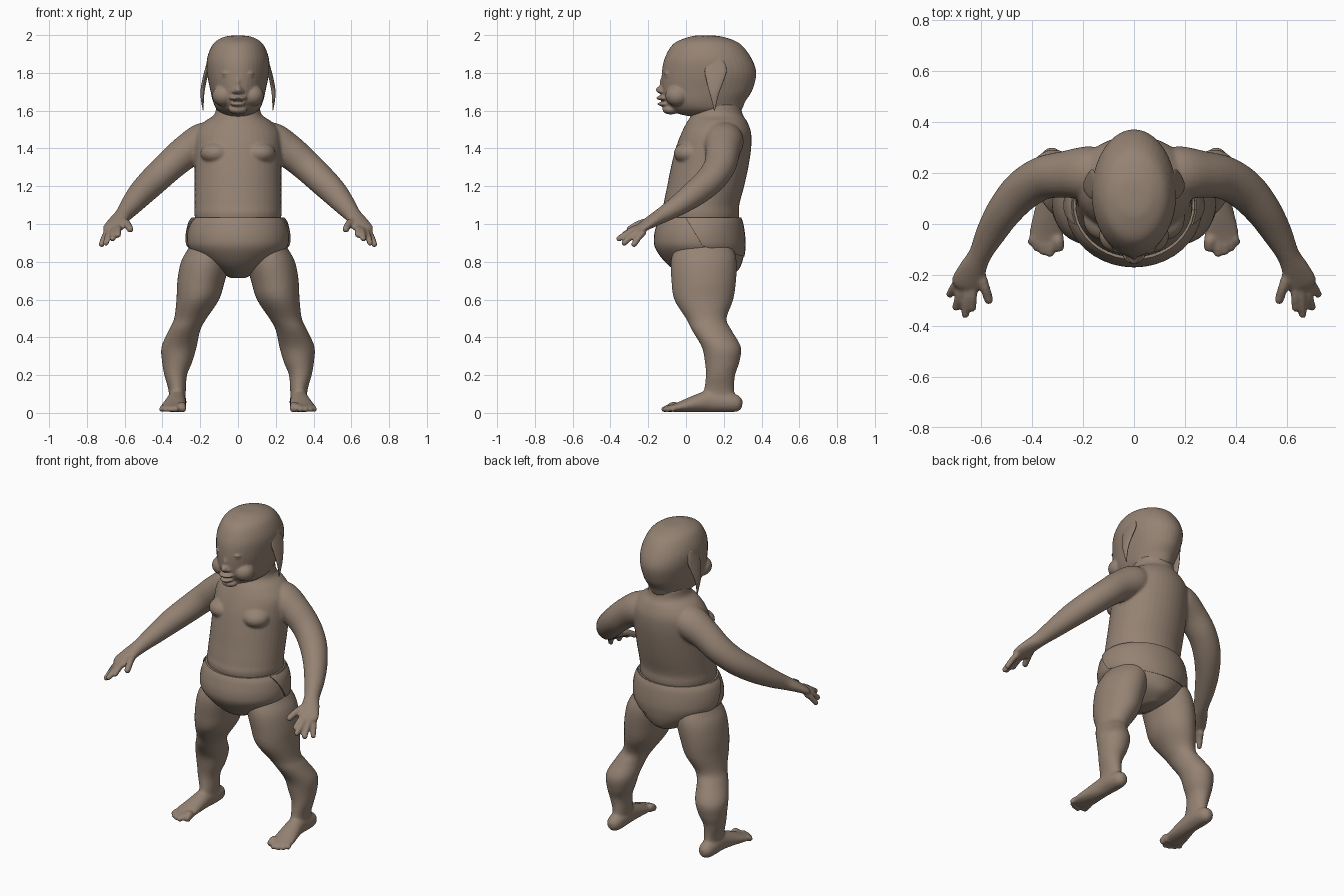
import bpy, bmesh, math
from mathutils import Vector

if "Cube" in bpy.data.objects:
    bpy.data.objects.remove(bpy.data.objects["Cube"])

skin = bpy.data.materials.new("warm_clay")
skin.use_nodes = True
CLAY = (0.30, 0.225, 0.172, 1)
skin.diffuse_color = CLAY
skin.node_tree.nodes["Principled BSDF"].inputs["Base Color"].default_value = CLAY


def resample(rows, steps=5):
    """Catmull-Rom smoothing of a list of number tuples."""
    out = []
    for i in range(len(rows) - 1):
        p = [rows[max(0, min(len(rows) - 1, i + k))] for k in (-1, 0, 1, 2)]
        for s in range(steps):
            t = s / steps
            out.append([b + t / 2 * (c - a + t * (2 * a - 5 * b + 4 * c - d + t * (3 * (b - c) + d - a)))
                        for a, b, c, d in zip(*p)])
    return out + [list(rows[-1])]


def skin_rings(bm, rings, side=1, sides=40):
    """Closed surface through rings given as (centre, u axis, v axis)."""
    loops = []
    for c, u, v in rings:
        loop = []
        for k in range(sides):
            a = 2 * math.pi * k / sides
            p = c + u * math.cos(a) + v * math.sin(a)
            loop.append(bm.verts.new((p.x * side, p.y, p.z)))
        loops.append(loop)
    for lo, hi in zip(loops, loops[1:]):
        for k in range(sides):
            n = (k + 1) % sides
            bm.faces.new((lo[k], lo[n], hi[n], hi[k]))
    bm.faces.new(loops[0][::-1])
    bm.faces.new(loops[-1])


def stack(bm, rows, side=1):
    """Horizontal ellipses: height, centre x, half width, front y, back y."""
    skin_rings(bm, [(Vector((x, (f + b) / 2, z)), Vector((w, 0, 0)), Vector((0, (b - f) / 2, 0)))
                    for z, x, w, f, b in resample(rows)], side)


def tube(bm, rows, side=1):
    """Ellipses across a path: x, y, z, width radius, height radius."""
    rows = resample(rows)
    rings = []
    for i, (x, y, z, a, b) in enumerate(rows):
        t = Vector(rows[min(i + 1, len(rows) - 1)][:3]) - Vector(rows[max(i - 1, 0)][:3])
        u = t.cross(Vector((0, 0, 1))).normalized()
        rings.append((Vector((x, y, z)), u * a, u.cross(t).normalized() * b))
    skin_rings(bm, rings, side, 24)


def blob(bm, centre, size, side=1):
    made = bmesh.ops.create_uvsphere(bm, u_segments=24, v_segments=14, radius=1)["verts"]
    for v in made:
        v.co = Vector(((v.co.x * size[0] + centre[0]) * side,
                       v.co.y * size[1] + centre[1], v.co.z * size[2] + centre[2]))


def digit(bm, base, tip, r, side):
    """Finger or toe with a rounded tip."""
    a, b = Vector(base), Vector(tip)
    b -= (b - a).normalized() * r
    mid = (a + b) / 2 + Vector((0, 0, r * 0.4))
    tube(bm, [(*a, r, r), (*mid, r, r), (*b, r * .92, r * .92)], side)
    blob(bm, b, (r * .95,) * 3, side)


def finish(name, bm, voxel=0, smooth=0):
    bmesh.ops.recalc_face_normals(bm, faces=bm.faces)
    mesh = bpy.data.meshes.new(name)
    bm.to_mesh(mesh)
    bm.free()
    ob = bpy.data.objects.new(name, mesh)
    bpy.context.collection.objects.link(ob)
    mesh.materials.append(skin)
    mesh.shade_smooth()
    if voxel:
        m = ob.modifiers.new("blend", "REMESH")
        m.mode, m.voxel_size, m.use_smooth_shade = "VOXEL", voxel, True
        m = ob.modifiers.new("soften", "SMOOTH")
        m.factor, m.iterations = 0.5, smooth
    return ob


# Body: torso, arms, legs, hands and feet blended into one skin
body = bmesh.new()
stack(body, [(.85, 0, .19, -.08, .24), (1.03, 0, .228, -.128, .28), (1.1, 0, .23, -.12, .282),
             (1.2, 0, .23, -.1, .308), (1.3, 0, .23, -.08, .33), (1.4, 0, .232, -.055, .345),
             (1.48, 0, .225, -.025, .345), (1.54, 0, .18, .005, .325), (1.58, 0, .125, .03, .3),
             (1.64, 0, .115, .05, .29)])
for s in (1, -1):
    blob(body, (.115, .02, 1.375), (.085, .085, .06), s)
    # Arm
    tube(body, [(.06, .2, 1.46, .08, .07), (.17, .2, 1.44, .105, .1), (.27, .195, 1.385, .092, .09),
                (.36, .18, 1.31, .085, .082), (.44, .13, 1.235, .08, .077), (.51, .05, 1.165, .07, .07),
                (.565, -.04, 1.1, .058, .056), (.605, -.12, 1.05, .045, .043),
                (.635, -.18, 1.015, .054, .033), (.66, -.235, .98, .06, .024),
                (.667, -.255, .965, .04, .014)], s)
    # Fingers and thumb
    for base, tip in (((.632, -.235, .985), (.635, -.345, .935)), ((.652, -.245, .975), (.665, -.37, .915)),
                      ((.674, -.24, .965), (.703, -.34, .89)), ((.69, -.22, .96), (.728, -.285, .88))):
        digit(body, base, tip, .0175, s)
    digit(body, (.605, -.19, 1.015), (.565, -.315, .965), .02, s)
    # Leg
    stack(body, [(.95, .13, .09, -.02, .2), (.87, .152, .112, -.06, .25), (.8, .172, .13, -.08, .268),
                 (.7, .195, .126, -.077, .265), (.6, .213, .113, -.062, .25), (.5, .252, .086, 0, .215),
                 (.44, .282, .083, .03, .24), (.35, .312, .093, .083, .29), (.27, .322, .08, .1, .283),
                 (.2, .33, .06, .105, .26), (.12, .322, .046, .095, .255), (.05, .323, .042, .07, .27)], s)
    # Foot and toes
    tube(body, [(.323, .298, .045, .015, .02), (.323, .275, .048, .04, .042), (.323, .22, .056, .05, .053),
                (.325, .13, .062, .05, .058), (.333, .05, .049, .058, .045), (.344, -.03, .032, .066, .028),
                (.35, -.075, .024, .06, .019)], s)
    for bx, tx, ty, r in ((.302, .293, -.112, .025), (.33, .33, -.132, .018), (.354, .36, -.124, .017),
                          (.376, .386, -.108, .016), (.392, .41, -.085, .016)):
        digit(body, (bx, -.045, .024), (tx, ty, r), r, s)
finish("body", body, .008, 5)

# Head with brow, cheeks, nose, lips and lids
head = bmesh.new()
stack(head, [(1.998, 0, .02, .06, .14), (1.99, 0, .075, .015, .2), (1.955, 0, .13, -.065, .285),
             (1.88, 0, .163, -.112, .345), (1.8, 0, .164, -.128, .372), (1.71, 0, .147, -.128, .352),
             (1.65, 0, .133, -.115, .315), (1.61, 0, .115, -.085, .298), (1.585, 0, .085, -.045, .28),
             (1.57, 0, .05, .02, .24)])
blob(head, (0, -.125, 1.71), (.024, .035, .022))
blob(head, (0, -.11, 1.745), (.016, .03, .045))
blob(head, (0, -.112, 1.667), (.048, .046, .014))
blob(head, (0, -.108, 1.635), (.04, .044, .013))
blob(head, (0, -.08, 1.605), (.05, .045, .025))
for s in (1, -1):
    blob(head, (.075, -.045, 1.68), (.062, .065, .058), s)
    blob(head, (.02, -.125, 1.702), (.013, .018, .012), s)
    blob(head, (.06, -.092, 1.797), (.027, .026, .009), s)
    blob(head, (.06, -.09, 1.783), (.024, .023, .007), s)
    blob(head, (.06, -.085, 1.79), (.02, .026, .013), s)
finish("head", head, .006, 4)

# Pointed side flaps hanging over the ears
for s, label in ((1, "left"), (-1, "right")):
    ear = bmesh.new()
    stack(ear, [(1.88, .15, .008, .13, .19), (1.82, .163, .012, .1, .215), (1.76, .178, .012, .108, .2),
                (1.7, .188, .011, .122, .178), (1.65, .188, .007, .137, .164), (1.6, .184, .002, .148, .153)], s)
    finish(label + "_ear_flap", ear)

# Diaper and its overlapping back panel
DIAPER = [(1.035, 0, .238, -.14, .288), (1, 0, .258, -.155, .3), (.93, 0, .27, -.17, .31),
          (.87, 0, .258, -.162, .311), (.8, 0, .19, -.112, .298), (.75, 0, .11, -.05, .27),
          (.715, 0, .04, .03, .2)]
diaper = bmesh.new()
stack(diaper, DIAPER)
finish("diaper", diaper).modifiers.new("edges", "EDGE_SPLIT").split_angle = math.radians(50)

panel = bmesh.new()
stack(panel, [(z, x, w + .008, f - .004, b + .004) for z, x, w, f, b in DIAPER])
bmesh.ops.delete(panel, geom=[f for f in panel.faces if len(f.verts) > 4], context="FACES_ONLY")
for point, normal in (((0, 0, 1.03), (0, 1, .6)), ((0, .1, .88), (0, .25, 1))):
    bmesh.ops.bisect_plane(panel, geom=panel.verts[:] + panel.edges[:] + panel.faces[:],
                           plane_co=point, plane_no=normal, clear_inner=True)
back = finish("diaper_back_panel", panel)
wall = back.modifiers.new("thickness", "SOLIDIFY")
wall.thickness, wall.offset = .012, -1
back.modifiers.new("edges", "EDGE_SPLIT").split_angle = math.radians(50)
